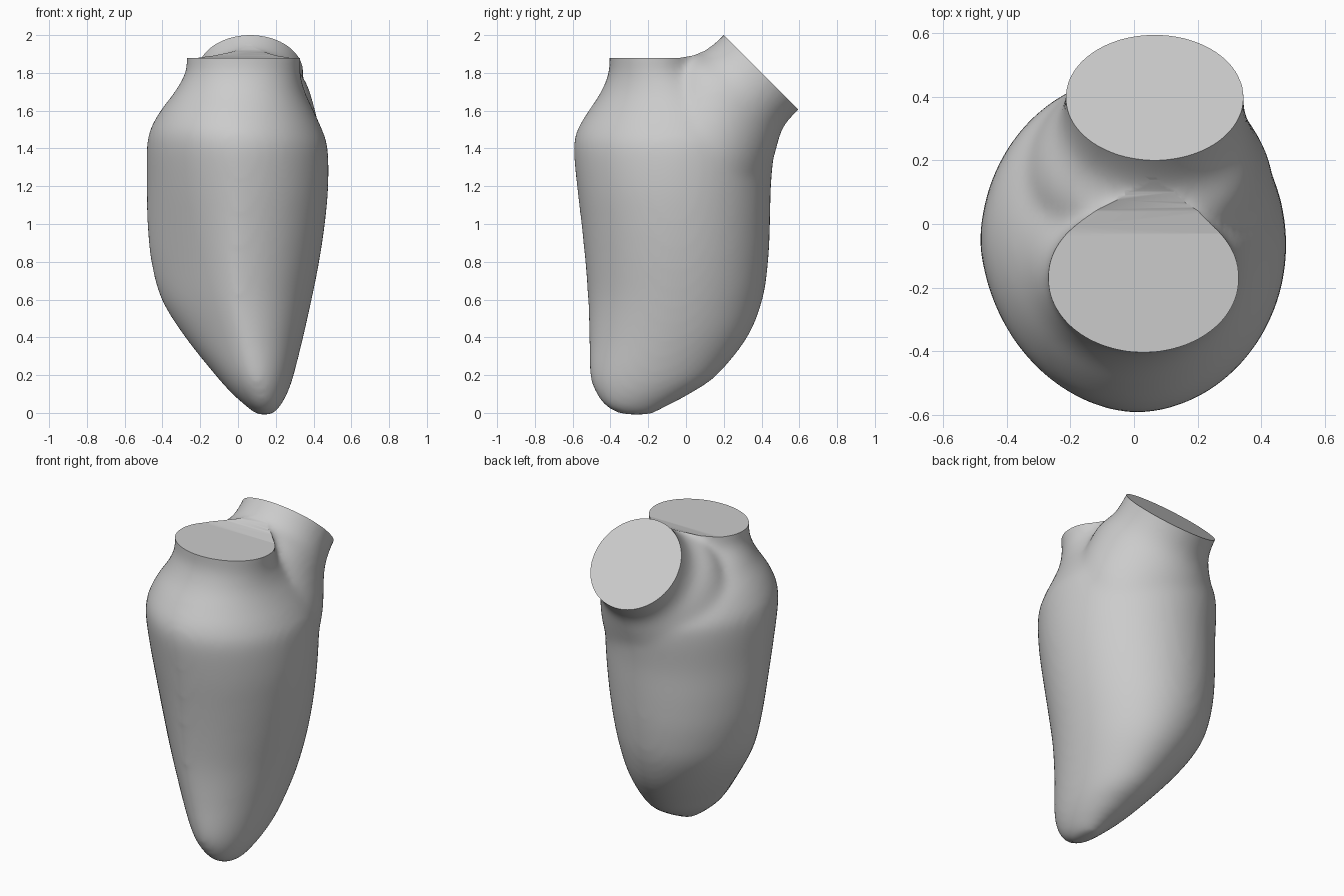
import bpy, bmesh, math
from mathutils import Vector, Matrix

if "Cube" in bpy.data.objects:
    bpy.data.objects.remove(bpy.data.objects["Cube"], do_unlink=True)

SIDES = 64
STEPS = 4
scene = bpy.context.scene


def add_mesh(name, bm):
    bmesh.ops.recalc_face_normals(bm, faces=bm.faces)
    mesh = bpy.data.meshes.new(name)
    bm.to_mesh(mesh)
    bm.free()
    obj = bpy.data.objects.new(name, mesh)
    scene.collection.objects.link(obj)
    return obj


def smooth_rows(rows):
    """Fill in rows along a spline through the given ones."""
    result = []
    for i in range(len(rows) - 1):
        p, q, r, s = rows[max(i - 1, 0)], rows[i], rows[i + 1], rows[min(i + 2, len(rows) - 1)]
        for step in range(STEPS):
            t = step / STEPS
            result.append([b + t / 2 * (c - a + t * (2 * a - 5 * b + 4 * c - d + t * (3 * (b - c) + d - a)))
                           for a, b, c, d in zip(p, q, r, s)])
    return result + [list(rows[-1])]


def loft(name, rows):
    """Skin a tube through rows of x, y, z, rx, ry, tilt about x, flattening of the front right."""
    bm = bmesh.new()
    loops = []
    for x, y, z, rx, ry, tilt, flat in smooth_rows(rows):
        turn = Matrix.Rotation(-tilt, 3, "X")
        loop = []
        for i in range(SIDES):
            a = 2 * math.pi * i / SIDES
            c, s = math.cos(a), math.sin(a)
            size = 1 - flat * 2 * c * s if c < 0 and s < 0 else 1
            loop.append(bm.verts.new(Vector((x, y, z)) + turn @ Vector((rx * c, ry * s, 0)) * size))
        loops.append(loop)
    for low, high in zip(loops, loops[1:]):
        for i in range(SIDES):
            j = (i + 1) % SIDES
            bm.faces.new((low[i], low[j], high[j], high[i]))
    bm.faces.new(loops[0][::-1])
    bm.faces.new(loops[-1])
    return add_mesh(name, bm)


# Body and front neck: height, x range, y range, front right flattening
outline = [
    (-0.01, 0.10, 0.18, -0.34, -0.18, 0), (0.03, 0.05, 0.22, -0.42, -0.11, 0),
    (0.10, -0.03, 0.26, -0.475, 0.02, 0.03), (0.2, -0.12, 0.295, -0.51, 0.165, 0.07),
    (0.4, -0.28, 0.345, -0.515, 0.325, 0.14), (0.6, -0.405, 0.39, -0.52, 0.405, 0.18),
    (0.8, -0.46, 0.43, -0.535, 0.435, 0.17), (1.0, -0.48, 0.46, -0.555, 0.445, 0.13),
    (1.2, -0.483, 0.478, -0.578, 0.45, 0.08), (1.4, -0.483, 0.475, -0.595, 0.465, 0.04),
    (1.5, -0.465, 0.445, -0.575, 0.45, 0.02), (1.6, -0.41, 0.40, -0.515, 0.37, 0),
    (1.7, -0.335, 0.355, -0.45, 0.22, 0), (1.8, -0.28, 0.33, -0.41, 0.09, 0),
    (1.88, -0.272, 0.333, -0.405, 0.065, 0), (1.95, -0.272, 0.333, -0.405, 0.06, 0),
]
body = loft("heart_chamber", [((a + b) / 2, (c + d) / 2, z, (b - a) / 2, (d - c) / 2, 0, flat)
                              for z, a, b, c, d, flat in outline])

# Rear neck, leaning back
slant = math.radians(45)
rear = loft("rear_neck", [
    (0.02, 0.02, 1.15, 0.40, 0.38, 0.1, 0),
    (0.02, 0.11, 1.43, 0.42, 0.365, 0.4, 0),
    (0.04, 0.213, 1.65, 0.35, 0.35, 0.67, 0),
    (0.06, 0.31, 1.72, 0.295, 0.29, 0.76, 0),
    (0.065, 0.395, 1.80, 0.28, 0.28, slant, 0),
    (0.065, 0.455, 1.86, 0.285, 0.285, slant, 0),
])

# Prism that trims the front neck flat and shapes the saddle behind it
bm = bmesh.new()
profile = [(-1, 1.88), (-0.03, 1.88), (0.04, 1.892), (0.1, 1.917), (0.14, 1.945), (0.17, 1.98),
           (0.17, 2.4), (-1, 2.4)]
side = bm.faces.new([bm.verts.new((-1, y, z)) for y, z in profile])
swept = bmesh.ops.extrude_face_region(bm, geom=[side])["geom"]
bmesh.ops.translate(bm, vec=(2, 0, 0), verts=[v for v in swept if isinstance(v, bmesh.types.BMVert)])
front_trim = add_mesh("front_trim", bm)

# Block that trims the rear neck flat
offset = 0.25 * math.sin(slant)
bpy.ops.mesh.primitive_cube_add(size=1, location=(0.065, 0.398 + offset, 1.802 + offset),
                                rotation=(-slant, 0, 0))
rear_trim = bpy.context.object
rear_trim.name = "rear_trim"
rear_trim.scale = (0.9, 0.9, 0.5)


def boolean(cutter, operation):
    mod = body.modifiers.new(operation.title(), "BOOLEAN")
    mod.object = cutter
    mod.operation = operation
    mod.solver = "EXACT"


# Fuse, soften the joins, then trim
boolean(rear, "UNION")
remesh = body.modifiers.new("Fuse", "REMESH")
remesh.mode = "VOXEL"
remesh.voxel_size = 0.02
soften = body.modifiers.new("Soften", "SMOOTH")
soften.factor = 0.5
soften.iterations = 16
boolean(front_trim, "DIFFERENCE")
boolean(rear_trim, "DIFFERENCE")

bpy.ops.object.select_all(action="DESELECT")
body.select_set(True)
bpy.context.view_layer.objects.active = body
for mod in list(body.modifiers):
    bpy.ops.object.modifier_apply(modifier=mod.name)
for helper in (rear, front_trim, rear_trim):
    bpy.data.objects.remove(helper, do_unlink=True)

# One plain grey
grey = bpy.data.materials.new("plain_grey")
grey.use_nodes = True
colour = (0.6, 0.6, 0.6, 1)
grey.diffuse_color = colour
grey.node_tree.nodes["Principled BSDF"].inputs["Base Color"].default_value = colour
body.data.materials.clear()
body.data.materials.append(grey)
for face in body.data.polygons:
    face.material_index = 0
bpy.ops.object.shade_smooth_by_angle(angle=math.radians(40))
